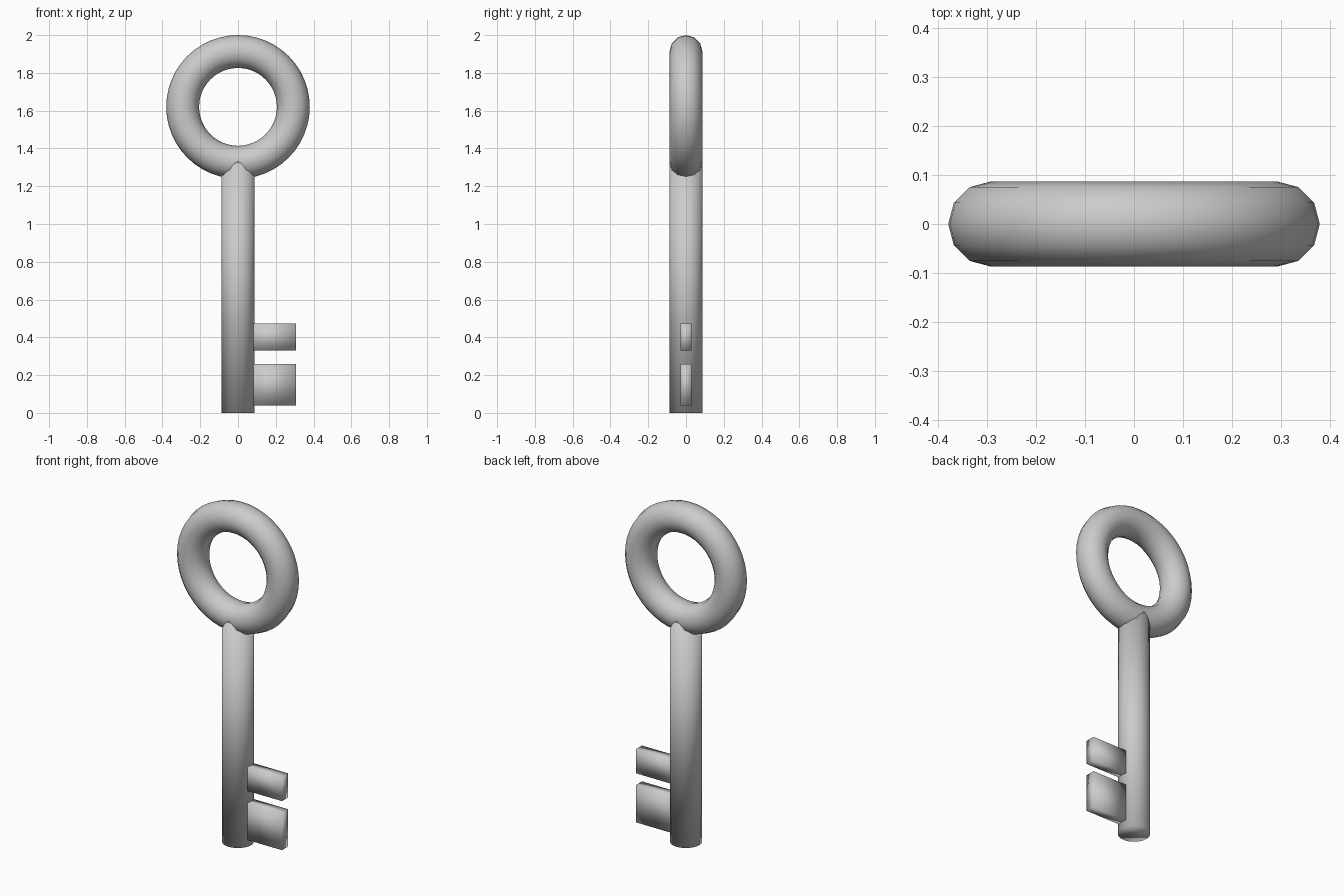
import bpy
import math

cube = bpy.data.objects.get("Cube")
if cube:
    bpy.data.objects.remove(cube, do_unlink=True)

# Single plain metal colour
GREY = (0.6, 0.6, 0.6, 1.0)
metal = bpy.data.materials.new("grey metal")
metal.use_nodes = True
metal.diffuse_color = GREY
metal.node_tree.nodes["Principled BSDF"].inputs["Base Color"].default_value = GREY

THICK = 0.087         # radius of both the shaft and the ring bar
RING = 0.293          # radius of the ring's centre line
RING_Z = 2 - RING - THICK


def finish(name):
    obj = bpy.context.object
    obj.name = name
    obj.data.materials.append(metal)
    bpy.ops.object.transform_apply(location=False, rotation=True, scale=True)
    bpy.ops.object.shade_smooth()
    return obj


# Ring handle, standing upright
bpy.ops.mesh.primitive_torus_add(
    major_radius=RING, minor_radius=THICK, major_segments=48, minor_segments=12,
    location=(0, 0, RING_Z), rotation=(math.pi / 2, 0, 0))
finish("ring_handle")

# Round shaft, ending inside the ring bar
shaft_top = RING_Z - RING + 0.005
bpy.ops.mesh.primitive_cylinder_add(
    vertices=32, radius=THICK, depth=shaft_top, location=(0, 0, shaft_top / 2))
finish("shaft")

# Two flat teeth on the left side
for name, bottom, top in (("lower_tooth", 0.04, 0.26), ("upper_tooth", 0.33, 0.472)):
    inner, outer = 0.04, 0.308
    bpy.ops.mesh.primitive_cube_add(
        size=1, location=((inner + outer) / 2, 0, (bottom + top) / 2))
    bpy.context.object.scale = (outer - inner, 0.058, top - bottom)
    finish(name)
